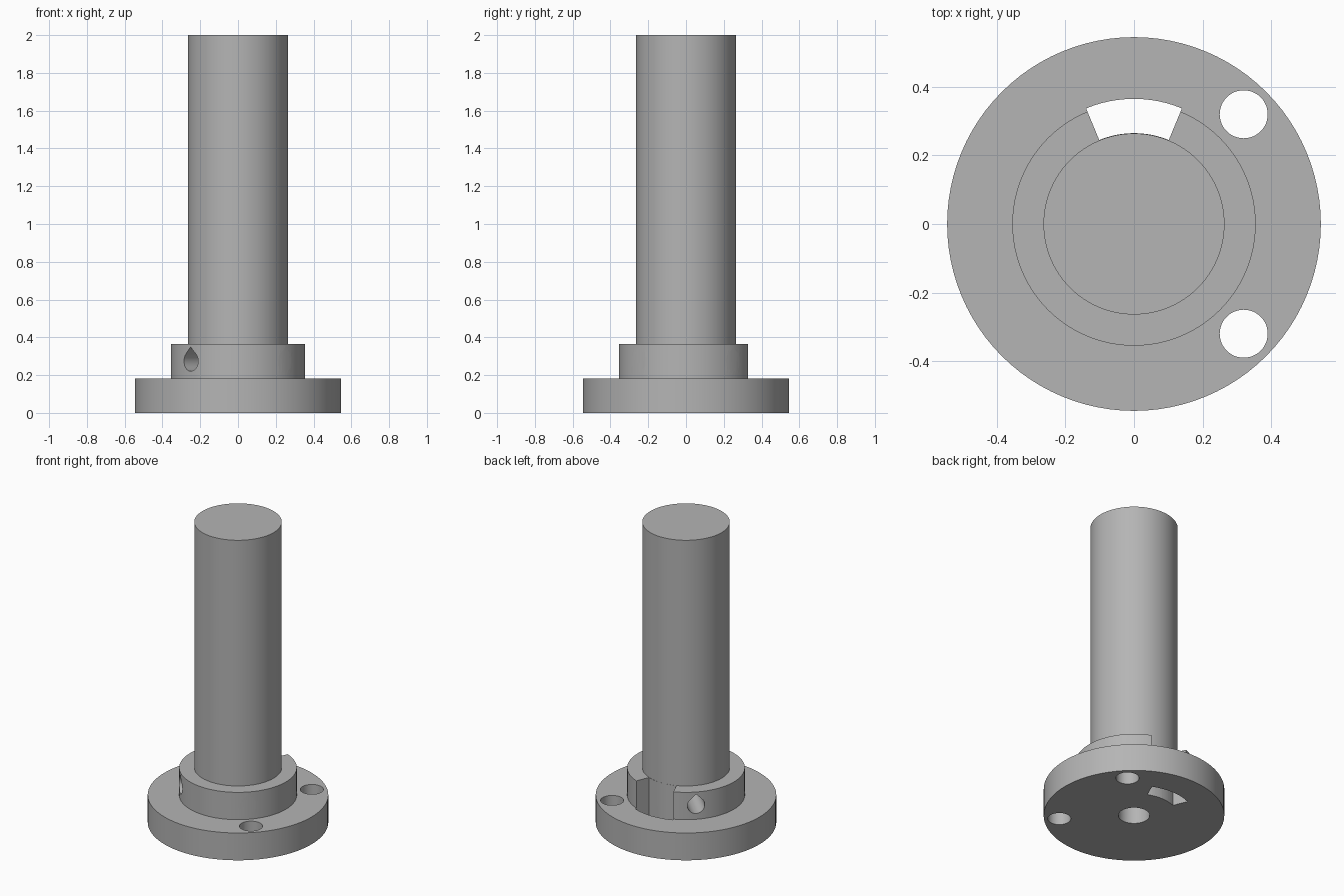
import bpy, bmesh, math
from mathutils import Matrix, Vector

cube = bpy.data.objects.get("Cube")
if cube:
    bpy.data.objects.remove(cube, do_unlink=True)

SEGMENTS = 96
SHAFT_R, COLLAR_R, FLANGE_R, BORE_R = 0.264, 0.355, 0.545, 0.095
FLANGE_TOP, COLLAR_TOP, BORE_TOP, HEIGHT = 0.182, 0.364, 0.45, 2.0

grey = bpy.data.materials.new("plain grey")
grey.use_nodes = True
colour = (0.46, 0.46, 0.46, 1)
grey.diffuse_color = colour
grey.node_tree.nodes["Principled BSDF"].inputs["Base Color"].default_value = colour


def make_object(name, bm):
    bmesh.ops.recalc_face_normals(bm, faces=bm.faces)
    mesh = bpy.data.meshes.new(name)
    bm.to_mesh(mesh)
    bm.free()
    mesh.materials.append(grey)
    obj = bpy.data.objects.new(name, mesh)
    bpy.context.collection.objects.link(obj)
    return obj


def lathe(name, profile):
    """Revolve (radius, z) points around the z axis."""
    bm = bmesh.new()
    verts = [bm.verts.new((0, r, z)) for r, z in profile]
    edges = [bm.edges.new(pair) for pair in zip(verts, verts[1:])]
    bmesh.ops.spin(bm, geom=verts + edges, cent=(0, 0, 0), axis=(0, 0, 1),
                   angle=math.tau, steps=SEGMENTS, use_merge=False)
    bmesh.ops.remove_doubles(bm, verts=bm.verts, dist=1e-5)
    return make_object(name, bm)


def prism(name, outline, start, end, matrix=Matrix()):
    """Extrude a flat outline along local z, then place it."""
    bm = bmesh.new()
    face = bm.faces.new([bm.verts.new((x, y, start)) for x, y in outline])
    result = bmesh.ops.extrude_face_region(bm, geom=[face], use_keep_orig=True)
    top = [v for v in result["geom"] if isinstance(v, bmesh.types.BMVert)]
    bmesh.ops.translate(bm, verts=top, vec=(0, 0, end - start))
    bm.transform(matrix)
    return make_object(name, bm)


def arc(radius, first, last, steps, cx=0, cy=0):
    angles = [math.radians(first + (last - first) * i / steps) for i in range(steps + 1)]
    return [(cx + radius * math.cos(a), cy + radius * math.sin(a)) for a in angles]


# Flange, collar and shaft in one turned body with a blind bore underneath
body = lathe("flanged_shaft", [
    (0, BORE_TOP), (BORE_R, BORE_TOP), (BORE_R, 0), (FLANGE_R, 0),
    (FLANGE_R, FLANGE_TOP), (COLLAR_R, FLANGE_TOP), (COLLAR_R, COLLAR_TOP),
    (SHAFT_R, COLLAR_TOP), (SHAFT_R, HEIGHT), (0, HEIGHT)])

# Slot through the flange and collar at the back
slot = arc(SHAFT_R + 0.001, 67.5, 112.5, 12) + arc(0.365, 112.5, 67.5, 12)
cutters = [prism("slot_cutter", slot, -0.1, 0.5)]

# Two bolt holes through the flange
for side in (-1, 1):
    circle = arc(0.07, 0, 360, 48, 0.32, side * 0.32)[:-1]
    cutters.append(prism("bolt_hole_cutter", circle, -0.1, 0.3))

# Four teardrop screw holes through the collar into the bore
teardrop = arc(0.053, 135, 405, 36) + [(0, 0.075)]
for i in range(4):
    a = math.radians(45 + 90 * i)
    out, up = Vector((math.cos(a), math.sin(a), 0)), Vector((0, 0, 1))
    frame = Matrix((up.cross(out), up, out)).transposed().to_4x4()
    frame.translation = (0, 0, 0.274)
    cutters.append(prism("screw_hole_cutter", teardrop, 0.05, 0.45, frame))

bpy.ops.object.select_all(action='DESELECT')
bpy.context.view_layer.objects.active = body
body.select_set(True)
for cutter in cutters:
    cutter.hide_render = True
    cut = body.modifiers.new("cut", 'BOOLEAN')
    cut.operation, cut.solver, cut.object = 'DIFFERENCE', 'EXACT', cutter
    bpy.ops.object.modifier_apply(modifier=cut.name)
    bpy.data.objects.remove(cutter, do_unlink=True)

bpy.ops.object.shade_smooth_by_angle(angle=math.radians(30))
